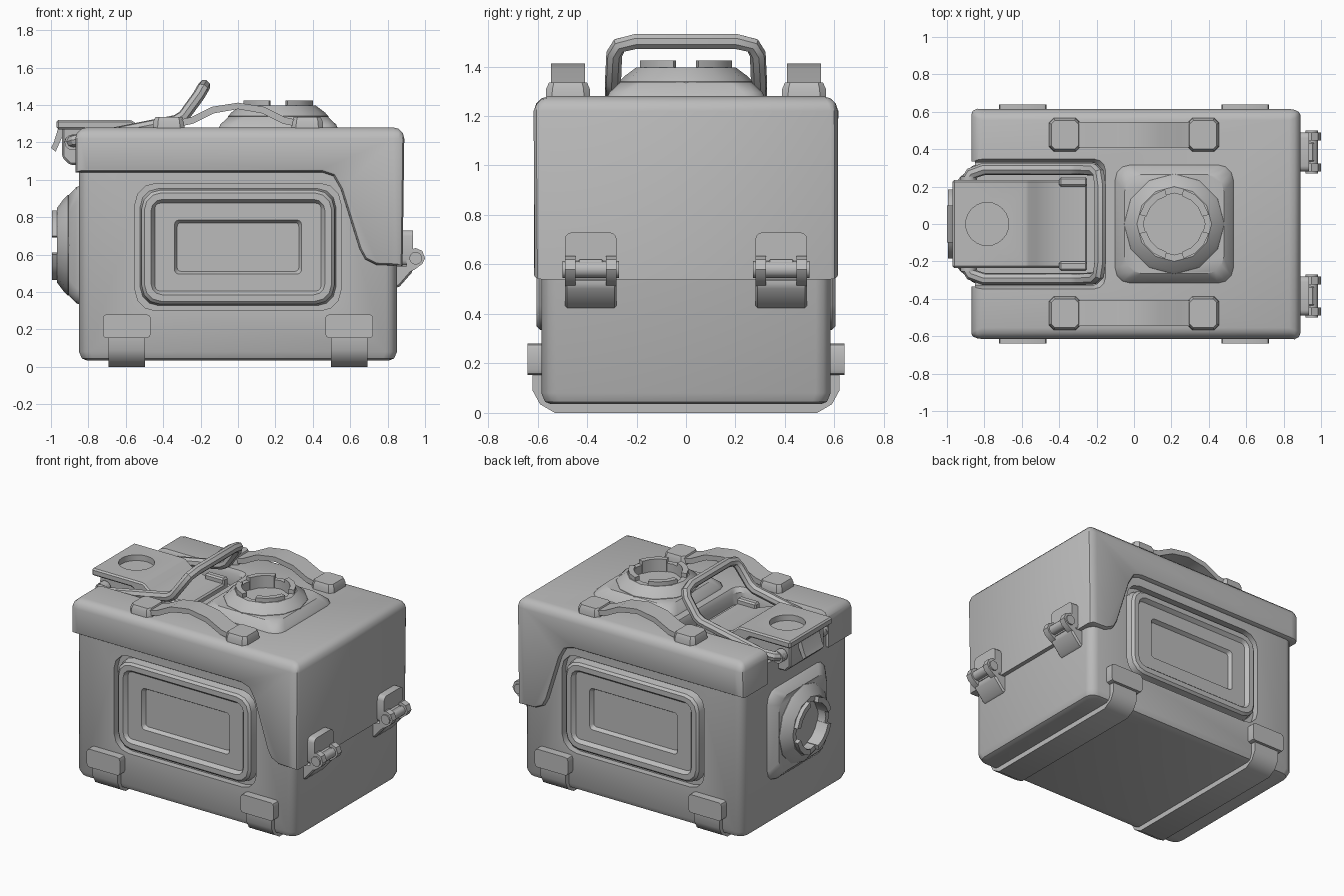
import bpy, bmesh, math
from mathutils import Matrix, Vector

if "Cube" in bpy.data.objects:
    bpy.data.objects.remove(bpy.data.objects["Cube"], do_unlink=True)

grey = bpy.data.materials.new("plain_grey")
grey.use_nodes = True
grey.diffuse_color = (0.5, 0.5, 0.5, 1)
grey.node_tree.nodes["Principled BSDF"].inputs["Base Color"].default_value = (0.5, 0.5, 0.5, 1)

# Local frames: columns are local x, y and outward direction
AXES = {"x": ((0, 1, 0), (0, 0, 1), (1, 0, 0)),
        "y": ((1, 0, 0), (0, 0, 1), (0, 1, 0)),
        "z": ((1, 0, 0), (0, 1, 0), (0, 0, 1)),
        "-x": ((0, 1, 0), (0, 0, 1), (-1, 0, 0)),
        "-y": ((1, 0, 0), (0, 0, 1), (0, -1, 0))}


def loft(name, rings, axis="z", origin=(0, 0, 0), caps=(True, True)):
    """Skin a list of (outline, depth) rings of equal point count."""
    u, v, w = (Vector(a) for a in AXES[axis])
    bm = bmesh.new()
    loops = [[bm.verts.new(Vector(origin) + u * a + v * b + w * d) for a, b in pts]
             for pts, d in rings]
    n = len(loops[0])
    for low, high in zip(loops, loops[1:]):
        for i in range(n):
            j = (i + 1) % n
            bm.faces.new((low[i], low[j], high[j], high[i]))
    if caps[0]:
        bm.faces.new(loops[0][::-1])
    if caps[1]:
        bm.faces.new(loops[-1])
    if u.cross(v).dot(w) < 0:
        bmesh.ops.reverse_faces(bm, faces=bm.faces)
    mesh = bpy.data.meshes.new(name)
    bm.to_mesh(mesh)
    bm.free()
    mesh.materials.append(grey)
    ob = bpy.data.objects.new(name, mesh)
    bpy.context.collection.objects.link(ob)
    return ob


def prism(name, pts, axis, lo, hi, bevel=0):
    """Extrude an outline along an axis, with optional chamfered edges."""
    ob = loft(name, [(pts, lo), (pts, hi)], axis)
    bm = bmesh.new()
    bm.from_mesh(ob.data)
    bmesh.ops.recalc_face_normals(bm, faces=bm.faces)
    bm.to_mesh(ob.data)
    bm.free()
    if bevel:
        mod = ob.modifiers.new("chamfer", "BEVEL")
        mod.width, mod.segments, mod.limit_method = bevel, 1, "ANGLE"
        apply(ob, mod)
    return ob


def apply(ob, mod):
    bpy.ops.object.select_all(action="DESELECT")
    ob.select_set(True)
    bpy.context.view_layer.objects.active = ob
    bpy.ops.object.modifier_apply(modifier=mod.name)


def cut(ob, cutter):
    mod = ob.modifiers.new("cut", "BOOLEAN")
    mod.operation, mod.object, mod.solver = "DIFFERENCE", cutter, "EXACT"
    apply(ob, mod)
    bpy.data.objects.remove(cutter, do_unlink=True)


def rect(hw, hh, r=0.06, seg=3):
    """Rounded rectangle outline."""
    pts = []
    for k, (sx, sy) in enumerate(((1, 1), (-1, 1), (-1, -1), (1, -1))):
        for i in range(seg + 1):
            a = math.pi / 2 * (k + i / seg)
            pts.append((sx * (hw - r) + r * math.cos(a), sy * (hh - r) + r * math.sin(a)))
    return pts


def circle(r, n=12, x=0, y=0):
    return [(x + r * math.cos(math.tau * i / n), y + r * math.sin(math.tau * i / n)) for i in range(n)]


def box(x0, x1, y0, y1):
    return [(x0, y0), (x1, y0), (x1, y1), (x0, y1)]


# Lower body
body = loft("lower_body", [(rect(0.81, 0.545, 0.05), 0.035), (rect(0.835, 0.57), 0.045),
                           (rect(0.85, 0.585), 0.08), (rect(0.85, 0.585), 1.16)])

# Side panels sunk into the front and back
for axis, side in (("-y", "front"), ("y", "back")):
    at = (0, 0, 0.64)
    cut(body, loft("panel_cutter", [(rect(0.55, 0.34, 0.11), 0.54), (rect(0.55, 0.34, 0.11), 0.7)], axis, at))
    steps = [(0.525, 0.315, 0.10, 0.53), (0.515, 0.305, 0.10, 0.59), (0.50, 0.29, 0.09, 0.605),
             (0.465, 0.255, 0.06, 0.605), (0.445, 0.235, 0.03, 0.58), (0.34, 0.145, 0.025, 0.58),
             (0.325, 0.13, 0.02, 0.555)]
    loft(side + "_panel", [(rect(w, h, r), d) for w, h, r, d in steps], axis, at)

# Lid: side profile with the drop at the hinge end, soft outer edges
profile = [(-0.87, 1.04), (0.45, 1.04), (0.51, 1.02), (0.55, 0.95), (0.65, 0.63), (0.68, 0.575),
           (0.74, 0.545), (0.88, 0.54), (0.89, 1.28), (-0.87, 1.28)]
lid = prism("lid", profile, "y", -0.615, 0.615)
weights = lid.data.attributes.new("bevel_weight_edge", "FLOAT", "EDGE")
for e in lid.data.edges:
    a, b = (lid.data.vertices[i].co for i in e.vertices)
    top = min(a.z, b.z) > 1.2
    upright = abs(a.x - b.x) < 0.02 and abs(a.z - b.z) > 0.2
    rim = abs(a.y - b.y) < 0.01
    weights.data[e.index].value = 1 if top or upright else (0.3 if rim else 0)
mod = lid.modifiers.new("soft", "BEVEL")
mod.width, mod.segments, mod.limit_method = 0.06, 3, "WEIGHT"
apply(lid, mod)

# Handle recess, open at the end of the lid
notch = [(rect(0.4, 0.33, 0.06), 1.17), (rect(0.4, 0.33, 0.06), 1.25), (rect(0.42, 0.35, 0.06), 1.285),
         (rect(0.42, 0.35, 0.06), 1.4)]
cut(lid, loft("notch_cutter", notch, origin=(-0.57, 0, 0)))
cut(lid, prism("notch_end_cutter", box(-1, -0.85, -0.335, 0.335), "z", 0.95, 1.4))

# Round ports on the top and on the end
for name, axis, at in (("top_port", "z", (0.215, 0, 1.275)), ("end_port", "-x", (-0.845, 0, 0.65))):
    loft(name + "_base", [(rect(0.318, 0.318, 0.08), 0), (rect(0.31, 0.31, 0.08), 0.02),
                          (rect(0.265, 0.265, 0.09), 0.062)], axis, at)
    ring = [(0.27, 0.04), (0.268, 0.065), (0.25, 0.085), (0.20, 0.122), (0.165, 0.122), (0.165, 0.064)]
    loft(name + "_ring", [(circle(r), d) for r, d in ring], axis, at)
    for k in range(4):
        arc = [math.radians(90 * k + 15 + 20 * i) for i in range(4)]
        pts = [(0.192 * math.cos(a), 0.192 * math.sin(a)) for a in arc]
        pts += [(0.155 * math.cos(a), 0.155 * math.sin(a)) for a in arc[::-1]]
        loft(name + "_collar", [(pts, 0.06), (pts, 0.15)], axis, at)

# Arched straps with end pads on the lid
arch = [(-0.36, 1.31), (-0.25, 1.335), (-0.14, 1.39), (0, 1.412)]
under = [(0, 1.378), (-0.13, 1.355), (-0.24, 1.30), (-0.36, 1.275)]
outline = arch + [(-x, z) for x, z in arch[-2::-1]] + [(-x, z) for x, z in under[:0:-1]] + under
for s in (-1, 1):
    y = 0.477 * s
    prism("arched_strap", outline, "y", y - 0.068, y + 0.068)
    for x in (-0.37, 0.37):
        loft("strap_pad", [(rect(0.085, 0.09, 0.025, 1), 1.27), (rect(0.083, 0.088, 0.025, 1), 1.31),
                           (rect(0.072, 0.077, 0.02, 1), 1.335)], origin=(x, y, 0))

# Carrying handle
half = [(-0.90, 0.22, 1.20), (-0.87, 0.27, 1.21), (-0.80, 0.295, 1.22), (-0.33, 0.295, 1.315),
        (-0.29, 0.295, 1.34), (-0.21, 0.29, 1.45), (-0.19, 0.27, 1.485), (-0.18, 0.20, 1.502)]
path = half + [(x, -y, z) for x, y, z in half[::-1]]
curve = bpy.data.curves.new("handle", "CURVE")
curve.dimensions, curve.bevel_depth, curve.bevel_resolution, curve.use_fill_caps = "3D", 0.033, 2, True
spline = curve.splines.new("POLY")
spline.points.add(len(path) - 1)
for p, co in zip(spline.points, path):
    p.co = (*co, 1)
curve.materials.append(grey)
handle = bpy.data.objects.new("handle", curve)
bpy.context.collection.objects.link(handle)
bpy.ops.object.select_all(action="DESELECT")
handle.select_set(True)
bpy.context.view_layer.objects.active = handle
bpy.ops.object.convert(target="MESH")

# Latch plate with a finger hole, dipping towards the handle
plate = prism("latch_plate", [(-0.97, 1.27), (-0.97, 1.32), (-0.57, 1.32), (-0.52, 1.28), (-0.40, 1.235),
                              (-0.25, 1.235), (-0.25, 1.17), (-0.55, 1.17), (-0.66, 1.27)],
              "y", -0.235, 0.235, 0.01)
cut(plate, prism("hole_cutter", circle(0.115, 24, -0.785), "z", 1.25, 1.4))
prism("latch_block", [(-0.94, 1.28), (-0.94, 1.12), (-0.90, 1.08), (-0.84, 1.08), (-0.60, 1.16), (-0.60, 1.28)],
      "y", -0.19, 0.19, 0.01)
prism("latch_lip", [(-0.96, 1.28), (-0.985, 1.20), (-1.0, 1.17), (-0.975, 1.15), (-0.935, 1.24), (-0.93, 1.28)],
      "y", -0.10, 0.10)
for s in (-1, 1):
    prism("latch_rail", box(-0.40, -0.25, 0.225 * s - 0.025, 0.225 * s + 0.025), "z", 1.17, 1.27, 0.01)
    prism("handle_pivot", circle(0.042, 12, -0.885, 1.2), "y", 0.20 * s, 0.255 * s)

# Hinges on the far end
for y in (-0.385, 0.385):
    loft("hinge_upper_leaf", [(rect(0.105, 0.095, 0.03), 0.87), (rect(0.105, 0.095, 0.03), 0.935)],
         "x", (0, y, 0.635))
    prism("hinge_upper_arm", box(0.9, 0.965, 0.555, 0.62), "y", y - 0.055, y + 0.055, 0.01)
    prism("hinge_lower_leaf", [(0.84, 0.42), (0.865, 0.43), (0.935, 0.51), (0.935, 0.545), (0.84, 0.545)],
          "y", y - 0.105, y + 0.105, 0.01)
    prism("hinge_pin", circle(0.034, 12, 0.95, 0.58), "y", y - 0.115, y + 0.115)
    for s in (-1, 1):
        c = y + 0.083 * s
        prism("hinge_knuckle", [(0.9, 0.50), (0.945, 0.52), (0.985, 0.55), (1.0, 0.58), (0.985, 0.62),
                                (0.95, 0.635), (0.9, 0.62)], "y", c - 0.022, c + 0.022)

# Foot straps wrapping under the body, with pads on both sides
outer = [(-0.62, 0.17), (-0.62, 0.09), (-0.59, 0.035), (-0.53, 0)]
inner = [(-0.51, 0.04), (-0.56, 0.075), (-0.575, 0.17)]
wrap = outer + [(-y, z) for y, z in outer[::-1]] + [(-y, z) for y, z in inner[::-1]] + inner
for x in (-0.595, 0.595):
    prism("foot_strap", wrap, "x", x - 0.097, x + 0.097)
    for axis in ("y", "-y"):
        loft("foot_pad", [(rect(0.128, 0.063, 0.02, 2), 0.57), (rect(0.128, 0.063, 0.02, 2), 0.64)],
             axis, (x, 0, 0.217))

# Smooth shading with sharp edges kept
bpy.ops.object.select_all(action="DESELECT")
for ob in bpy.context.scene.objects:
    if ob.type == "MESH":
        ob.select_set(True)
        bpy.context.view_layer.objects.active = ob
bpy.ops.object.shade_smooth_by_angle(angle=math.radians(32))
